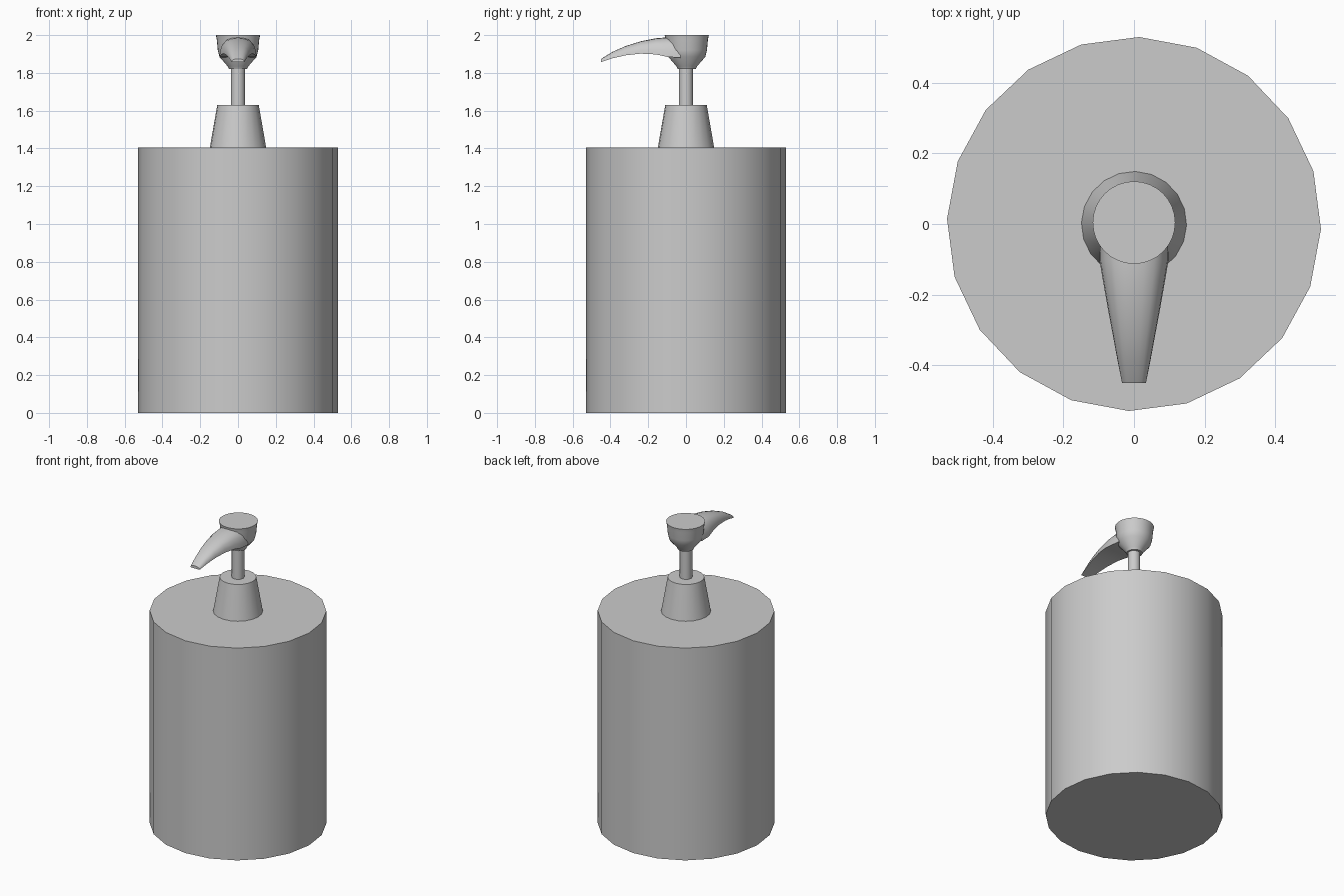
import bpy, bmesh, math

cube = bpy.data.objects.get("Cube")
if cube:
    bpy.data.objects.remove(cube, do_unlink=True)

grey = bpy.data.materials.new("light grey")
grey.use_nodes = True
grey.diffuse_color = (0.6, 0.6, 0.6, 1)
grey.node_tree.nodes["Principled BSDF"].inputs["Base Color"].default_value = (0.6, 0.6, 0.6, 1)


def loft(name, rings, angle=40):
    """Skin a list of equal-length point rings and cap both ends."""
    bm = bmesh.new()
    loops = [[bm.verts.new(p) for p in ring] for ring in rings]
    for a, b in zip(loops, loops[1:]):
        for i in range(len(a)):
            j = (i + 1) % len(a)
            bm.faces.new((a[i], a[j], b[j], b[i]))
    bm.faces.new(loops[0])
    bm.faces.new(loops[-1])
    bmesh.ops.recalc_face_normals(bm, faces=bm.faces)
    mesh = bpy.data.meshes.new(name)
    bm.to_mesh(mesh)
    bm.free()
    mesh.materials.append(grey)
    obj = bpy.data.objects.new(name, mesh)
    bpy.context.collection.objects.link(obj)
    bpy.ops.object.select_all(action="DESELECT")
    obj.select_set(True)
    bpy.context.view_layer.objects.active = obj
    bpy.ops.object.shade_smooth_by_angle(angle=math.radians(angle))
    return obj


def turned(name, profile, sides, turn=0.0, y=0.0):
    """Round part from (radius, height) pairs."""
    angles = [math.tau * i / sides + math.radians(turn) for i in range(sides)]
    return loft(name, [[(r * math.cos(a), y + r * math.sin(a), z) for a in angles]
                       for r, z in profile])


# Bottle, collar and pump stem
turned("bottle_body", [(0.53, 0), (0.53, 1.405)], 20, -1.6)
turned("collar", [(0.149, 1.405), (0.11, 1.63)], 20, -1.6)
turned("pump_stem", [(0.038, 1.63), (0.038, 1.83)], 12)

# Pump head
turned("pump_head", [(0.048, 1.82), (0.055, 1.835), (0.098, 1.885), (0.107, 1.92),
                     (0.112, 1.975), (0.117, 2.0)], 32, 0, 0.004)

# Spout: y, half width, underside height, top height
stations = [(-0.03, 0.095, 1.88, 1.99), (-0.10, 0.098, 1.885, 1.988),
            (-0.16, 0.088, 1.898, 1.983), (-0.24, 0.074, 1.902, 1.967),
            (-0.32, 0.059, 1.893, 1.942), (-0.39, 0.046, 1.877, 1.911),
            (-0.45, 0.034, 1.857, 1.874)]
# Rounded top over a flat underside, as fractions of width and height
half = [(1.0, 0.0), (0.97, 0.3), (0.84, 0.65), (0.6, 0.88), (0.3, 0.97)]
section = half + [(0.0, 1.0)] + [(-u, v) for u, v in reversed(half)]
loft("spout", [[(u * w, y, lo + v * (hi - lo)) for u, v in section]
               for y, w, lo, hi in stations], 45)
